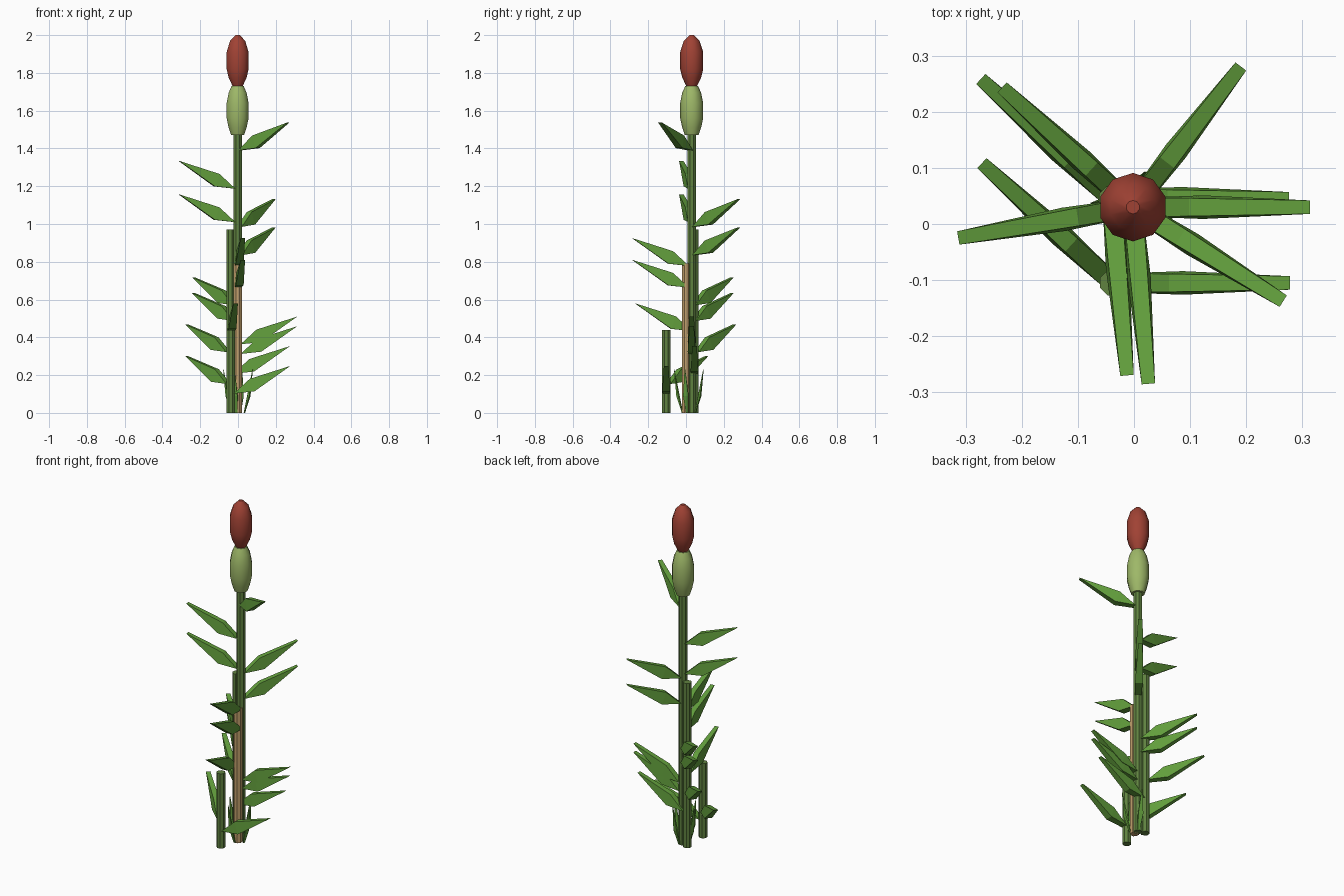
import bpy, bmesh, math

if "Cube" in bpy.data.objects:
    bpy.data.objects.remove(bpy.data.objects["Cube"])


def srgb(r, g, b):
    f = lambda c: ((c / 255 + 0.055) / 1.055) ** 2.4 if c > 10 else c / 255 / 12.92
    return (f(r), f(g), f(b), 1.0)


def material(name, rgb):
    m = bpy.data.materials.new(name)
    m.diffuse_color = srgb(*rgb)
    m.use_nodes = True
    m.node_tree.nodes["Principled BSDF"].inputs["Base Color"].default_value = m.diffuse_color
    return m


STEM = material("stem green", (96, 130, 64))
LEAF = material("leaf green", (98, 158, 60))
BUD = material("pale green", (158, 184, 104))
RED = material("brick red", (160, 66, 52))
TAN = material("dry tan", (194, 160, 108))


def finish(name, bm, mat):
    bmesh.ops.recalc_face_normals(bm, faces=bm.faces)
    me = bpy.data.meshes.new(name)
    bm.to_mesh(me)
    bm.free()
    me.materials.append(mat)
    ob = bpy.data.objects.new(name, me)
    bpy.context.collection.objects.link(ob)
    return ob


def lathe(name, x, y, profile, sides, mat, smooth=False):
    """Revolve (radius, z) points around a vertical axis, with capped ends."""
    bm = bmesh.new()
    rings = []
    for r, z in profile:
        ring = []
        for i in range(sides):
            a = 2 * math.pi * (i + 0.5) / sides
            ring.append(bm.verts.new((x + r * math.cos(a), y + r * math.sin(a), z)))
        rings.append(ring)
    for lo, hi in zip(rings, rings[1:]):
        for i in range(sides):
            j = (i + 1) % sides
            bm.faces.new((lo[i], lo[j], hi[j], hi[i]))
    bm.faces.new(rings[0])
    bm.faces.new(rings[-1])
    ob = finish(name, bm, mat)
    if smooth:
        for p in ob.data.polygons:
            p.use_smooth = len(p.vertices) == 4


def leaf(name, x, y, z, angle):
    """Thick diamond blade: narrow base, deep middle, thin raised tip."""
    # distance out, height, half width
    outline = [(0.015, 0.0, 0.017), (0.125, 0.012, 0.021),
               (0.316, 0.147, 0.012), (0.10, 0.078, 0.016)]
    c, s = math.cos(math.radians(angle)), math.sin(math.radians(angle))
    bm = bmesh.new()
    left, right = [
        [bm.verts.new((x + r * c - k * w * s, y + r * s + k * w * c, z + h))
         for r, h, w in outline] for k in (1, -1)]
    for side in (left, right):
        bm.faces.new((side[0], side[1], side[3]))
        bm.faces.new((side[1], side[2], side[3]))
    for i in range(4):
        j = (i + 1) % 4
        bm.faces.new((left[i], left[j], right[j], right[i]))
    finish(name, bm, LEAF)


# Stems: name, x, y, height, material
main, second, short = (-0.002, 0.03), (-0.04, 0.045), (-0.038, -0.105)
for name, (x, y), h, mat in (("main_stem", main, 1.76, STEM),
                             ("second_stem", second, 0.97, STEM),
                             ("short_stem", short, 0.44, STEM),
                             ("dry_stem", (-0.002, 0.002), 0.79, TAN)):
    lathe(name, x, y, [(0.024, 0), (0.024, h)], 8, mat)

# Seed heads stacked on the main stem
lathe("lower_bud", *main, [(0.036, 1.47), (0.05, 1.51), (0.061, 1.56),
      (0.061, 1.64), (0.05, 1.695), (0.034, 1.73)], 10, BUD, True)
lathe("upper_bud", *main, [(0.028, 1.73), (0.05, 1.775), (0.061, 1.82),
      (0.061, 1.91), (0.042, 1.97), (0.012, 2.0)], 10, RED, True)

# Leaves: stem, direction in degrees, base heights
for stem, (x, y), angle, heights in (
        ("main", main, -32, (1.39,)),
        ("main", main, 190, (1.187, 1.01)),
        ("main", main, 52.5, (0.985, 0.835)),
        ("main", main, -85, (0.778, 0.663)),
        ("main", main, 137.5, (0.57, 0.487)),
        ("main", main, 0, (0.363, 0.312)),
        ("second", second, -85, (0.433,)),
        ("second", second, 137.5, (0.322,)),
        ("second", second, 0, (0.207,)),
        ("short", short, 137.5, (0.153,)),
        ("short", short, 0, (0.102,))):
    for z in heights:
        leaf(stem + "_stem_leaf", x, y, z, angle)

# Thin grass blades leaning out from the foot
for angle in (-15, 75, 165, 255):
    c, s = math.cos(math.radians(angle)), math.sin(math.radians(angle))
    bm = bmesh.new()
    pts = []
    for r, z, w in ((0.035, 0.0, 0.006), (0.06, 0.09, 0.014), (0.08, 0.23, 0.002)):
        for d, k in ((-0.005, -1), (-0.005, 1), (0.005, 1), (0.005, -1)):
            q = r + d * w / 0.014
            pts.append(bm.verts.new((q * c - k * w * s, 0.015 + q * s + k * w * c, z)))
    bmesh.ops.convex_hull(bm, input=pts)
    finish("grass_blade", bm, LEAF)
